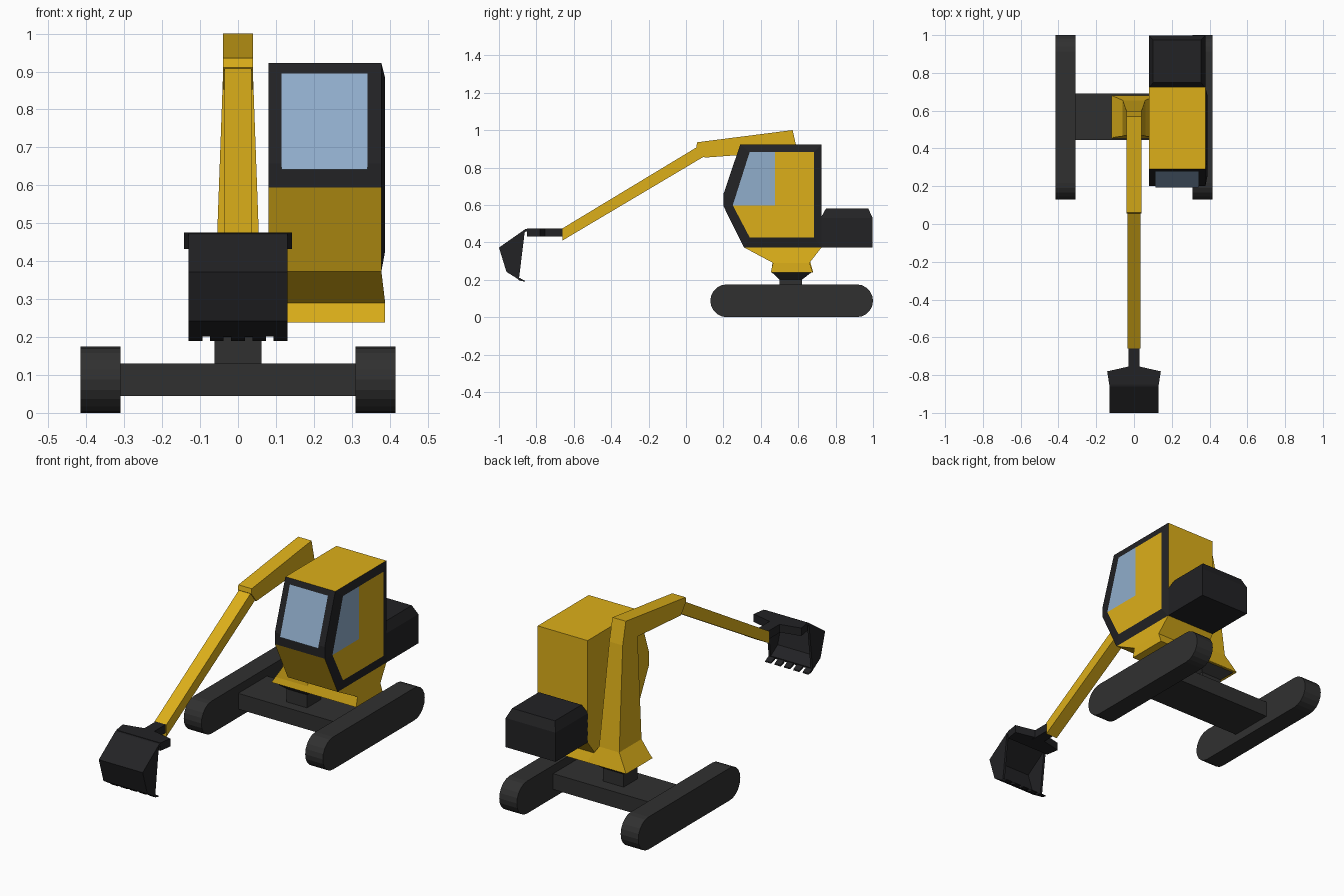
import bpy, bmesh, math


def material(name, rgb):
    m = bpy.data.materials.new(name)
    m.diffuse_color = (*rgb, 1)
    return m


YELLOW = material("yellow_paint", (0.72, 0.43, 0.01))
BLACK = material("black_trim", (0.016, 0.016, 0.018))
DARK = material("dark_rubber", (0.03, 0.03, 0.03))
GLASS = material("glass", (0.28, 0.42, 0.60))


def loft(name, rings, mat, caps=True):
    """Skin matching rings of 3D points, optionally capped at both ends."""
    bm = bmesh.new()
    vs = [[bm.verts.new(p) for p in r] for r in rings]
    n = len(rings[0])
    for a, b in zip(vs, vs[1:]):
        for i in range(n):
            j = (i + 1) % n
            bm.faces.new((a[i], a[j], b[j], b[i]))
    if caps:
        bm.faces.new(vs[0])
        if len(vs) > 1:
            bm.faces.new(vs[-1])
    bmesh.ops.recalc_face_normals(bm, faces=bm.faces)
    me = bpy.data.meshes.new(name)
    bm.to_mesh(me)
    bm.free()
    me.materials.append(mat)
    ob = bpy.data.objects.new(name, me)
    bpy.context.collection.objects.link(ob)
    return ob


def side(x, pts):
    return [(x, y, z) for y, z in pts]


def rect(z, x0, x1, y0, y1):
    return [(x0, y0, z), (x1, y0, z), (x1, y1, z), (x0, y1, z)]


def prism(name, pts, x0, x1, mat):
    return loft(name, [side(x0, pts), side(x1, pts)], mat)


# Tracks and cross frame
R = 0.0875
arc = [-math.pi / 2 + math.pi * i / 10 for i in range(11)]
track = [(1 - R + R * math.cos(a), R + R * math.sin(a)) for a in arc]
track += [(0.13 + R - R * math.cos(a), R - R * math.sin(a)) for a in arc]
for label, s in (("left", -1), ("right", 1)):
    prism(label + "_track", track, s * 0.31, s * 0.415, DARK)
loft("cross_frame", [rect(z, -0.312, 0.312, 0.445, 0.69) for z in (0.045, 0.13)], DARK)

# Swivel pedestal, flared at the top
loft("swivel", [rect(0.13, -0.062, 0.062, 0.5, 0.62), rect(0.2, -0.062, 0.062, 0.5, 0.62),
                rect(0.243, -0.11, 0.11, 0.455, 0.675)], DARK)

# Turning platform and cab underside
loft("platform", [rect(0.238, -0.118, 0.388, 0.453, 0.678),
                  rect(0.29, -0.085, 0.388, 0.465, 0.66)], YELLOW)
loft("cab_underside", [rect(0.29, 0.08, 0.388, 0.465, 0.66),
                       rect(0.373, 0.08, 0.378, 0.31, 0.725)], YELLOW)

# Cab body with black front frame faces
outer = [(0.725, 0.923), (0.29, 0.923), (0.2, 0.657), (0.2, 0.594), (0.31, 0.373), (0.725, 0.373)]
inner = [(0.684, 0.882), (0.34, 0.882), (0.255, 0.625), (0.25, 0.598), (0.34, 0.427), (0.684, 0.427)]
cab = prism("cab_body", outer, 0.08, 0.378, YELLOW)
cab.data.materials.append(BLACK)
for f in cab.data.polygons:
    if f.normal.y < -0.5 and f.center.z > 0.6:
        f.material_index = 1
loft("windscreen", [[(0.115, 0.278, 0.895), (0.342, 0.278, 0.895),
                     (0.342, 0.194, 0.642), (0.115, 0.194, 0.642)]], GLASS)

# Right side: bevelled frame, door and side window
loft("side_frame", [side(0.378, outer), side(0.388, inner)], BLACK)
loft("door", [side(0.389, [(0.684, 0.882), (0.475, 0.882), (0.475, 0.598), (0.25, 0.598),
                           (0.34, 0.427), (0.684, 0.427)])], YELLOW)
loft("side_window", [side(0.389, [(0.34, 0.882), (0.475, 0.882), (0.475, 0.598), (0.25, 0.598)])], GLASS)

# Counterweight behind the cab
loft("counterweight", [rect(0.373, 0.08, 0.378, 0.72, 0.998), rect(0.53, 0.08, 0.378, 0.72, 0.998),
                       rect(0.58, 0.1, 0.355, 0.748, 0.975)], BLACK)

# Boom: flared column rising into the upper beam
loft("boom_column", [rect(0.24, -0.118, 0.118, 0.458, 0.68), rect(0.33, -0.06, 0.06, 0.465, 0.655),
                     rect(0.88, -0.04, 0.04, 0.47, 0.597)], YELLOW)
prism("boom_beam", [(0.57, 1.0), (0.06, 0.935), (0.055, 0.91), (0.1, 0.853),
                    (0.47, 0.88), (0.597, 0.88)], -0.04, 0.04, YELLOW)
prism("arm", [(0.06, 0.91), (0.11, 0.865), (0.09, 0.855), (-0.66, 0.41), (-0.66, 0.475)],
      -0.035, 0.035, YELLOW)

# Bucket link and mounting plate
prism("bucket_link", [(-0.64, 0.43), (-0.64, 0.475), (-0.78, 0.475), (-0.78, 0.43)], -0.03, 0.03, BLACK)
plate = [(-0.03, -0.755), (0.03, -0.755), (0.142, -0.78), (0.131, -0.85), (-0.131, -0.85), (-0.142, -0.78)]
loft("bucket_mount", [[(x, y, z) for x, y in plate] for z in (0.432, 0.475)], BLACK)

# Open bucket: bent shell, side plates and teeth
prism("bucket_shell", [(-0.84, 0.475), (-0.86, 0.47), (-1.0, 0.372), (-0.96, 0.242), (-0.895, 0.202),
                       (-0.893, 0.212), (-0.952, 0.25), (-0.988, 0.367), (-0.856, 0.458), (-0.84, 0.458)],
      -0.131, 0.131, BLACK)
for label, x in (("left", -0.131), ("right", 0.119)):
    prism(label + "_bucket_side", [(-0.86, 0.468), (-0.998, 0.372), (-0.959, 0.244),
                                   (-0.893, 0.205), (-0.863, 0.45)], x, x + 0.012, BLACK)
for i in range(5):
    x = -0.112 + i * 0.056
    prism(f"bucket_tooth_{i + 1}", [(-0.905, 0.208), (-0.89, 0.196), (-0.86, 0.189),
                                    (-0.862, 0.195), (-0.89, 0.21)], x - 0.018, x + 0.018, BLACK)
